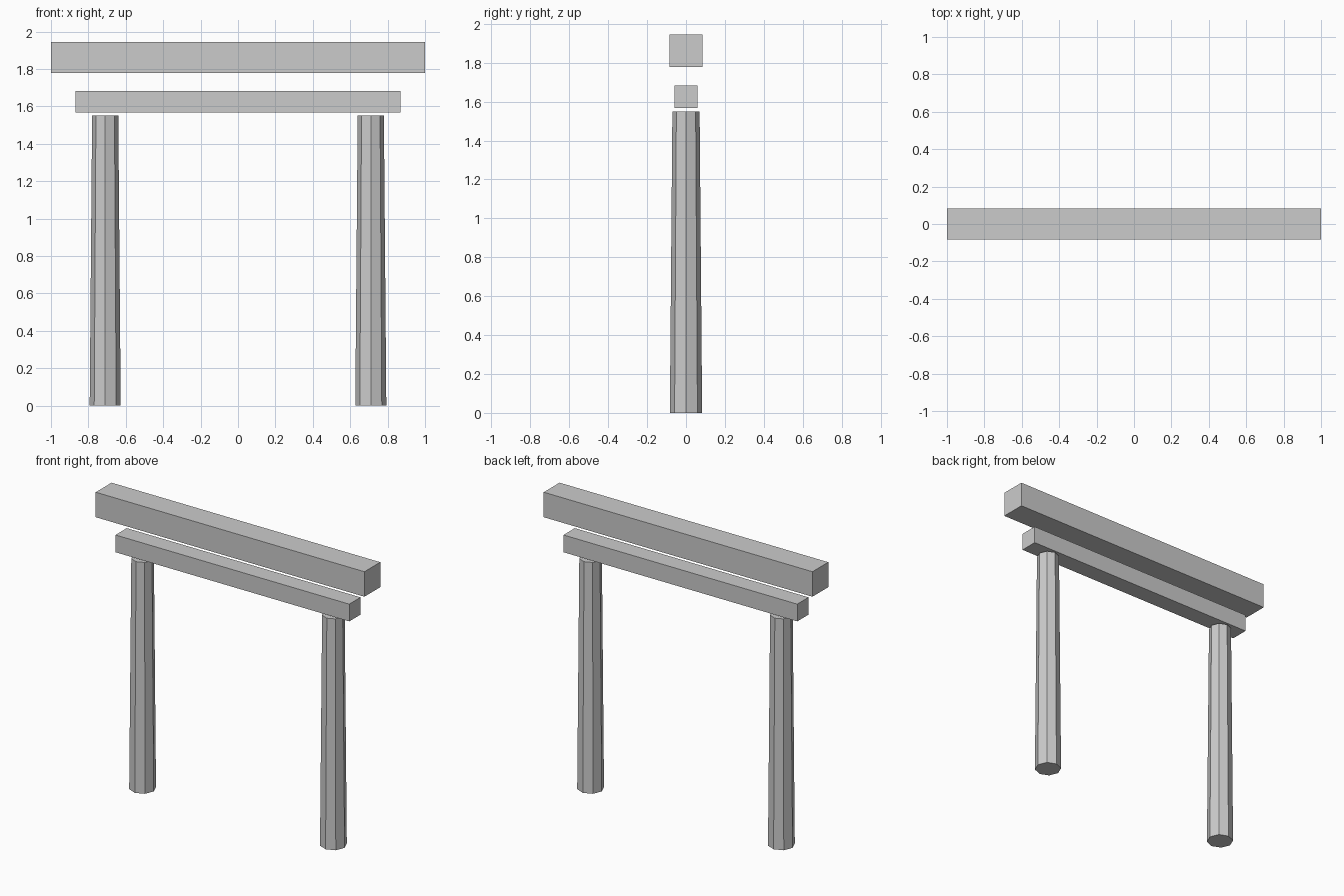
import bpy

if "Cube" in bpy.data.objects:
    bpy.data.objects.remove(bpy.data.objects["Cube"])


def beam(name, half_x, half_y, z0, z1):
    bpy.ops.mesh.primitive_cube_add(size=1, location=(0, 0, (z0 + z1) / 2))
    ob = bpy.context.object
    ob.name = name
    ob.scale = (2 * half_x, 2 * half_y, z1 - z0)
    bpy.ops.object.transform_apply(location=False, rotation=False, scale=True)


def post(name, x, height=1.55):
    # tapered eight-sided post, corners on the x and y axes
    bpy.ops.mesh.primitive_cone_add(vertices=8, radius1=0.083, radius2=0.07,
                                    depth=height, location=(x, 0, height / 2))
    bpy.context.object.name = name


# Two upright posts
for side, sx in (("left", -1), ("right", 1)):
    post(side + "_post", sx * 0.71)

# Tie beam floating just above the posts, and the wider top lintel
beam("tie_beam", 0.87, 0.06, 1.567, 1.683)
beam("top_lintel", 1.0, 0.084, 1.777, 1.945)
